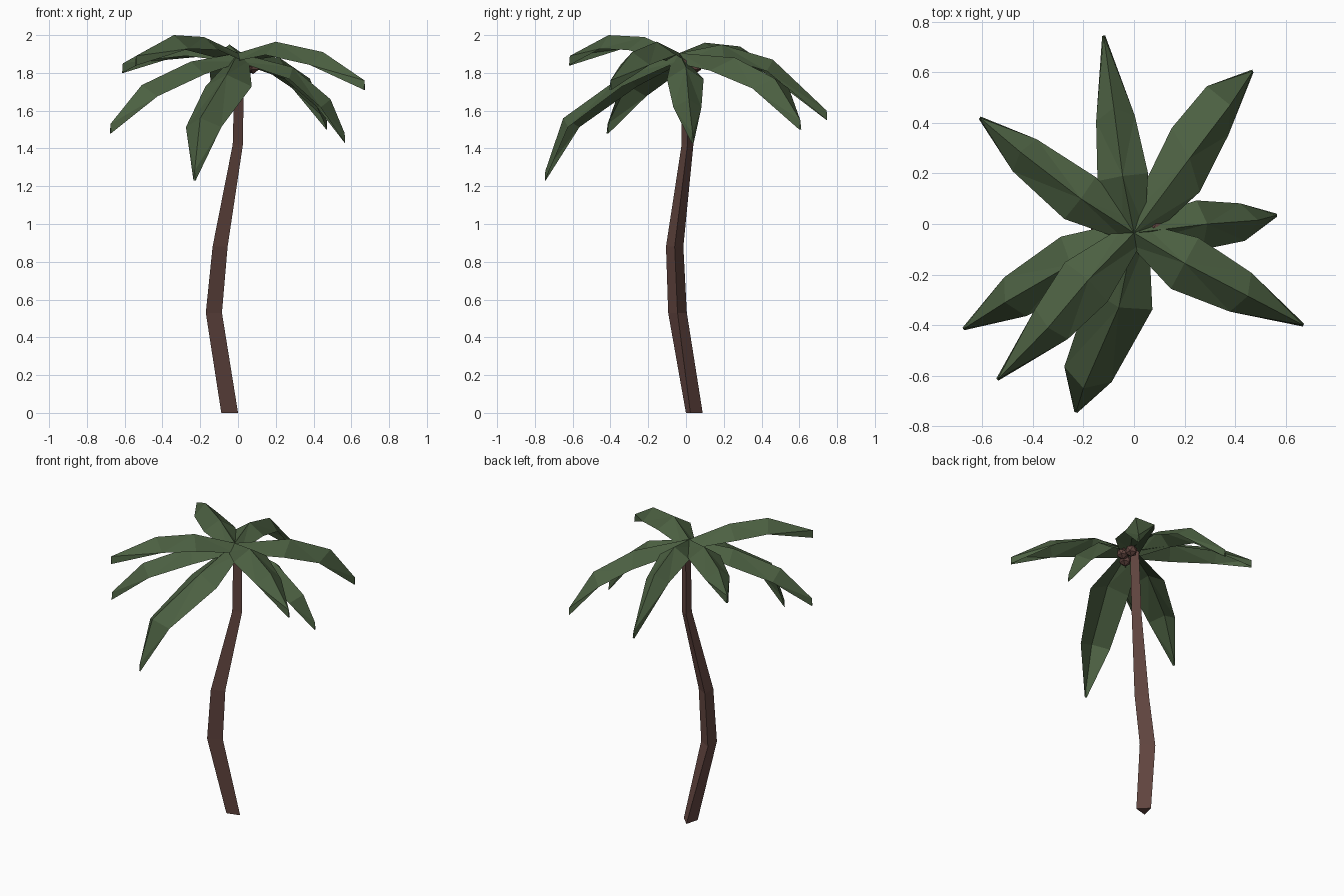
import bpy, bmesh, math
from mathutils import Vector

if "Cube" in bpy.data.objects:
    bpy.data.objects.remove(bpy.data.objects["Cube"])


def material(name, rgb):
    m = bpy.data.materials.new(name)
    m.diffuse_color = (*rgb, 1)
    m.use_nodes = True
    m.node_tree.nodes["Principled BSDF"].inputs["Base Color"].default_value = m.diffuse_color
    return m


green = material("leaf green", (0.072, 0.117, 0.054))
brown = material("bark brown", (0.125, 0.062, 0.052))


def finish(bm, name, mat):
    me = bpy.data.meshes.new(name)
    bm.to_mesh(me)
    bm.free()
    me.materials.append(mat)
    ob = bpy.data.objects.new(name, me)
    bpy.context.collection.objects.link(ob)
    return ob


# Bent three-sided trunk: x, y, z, radius and turn of each ring
SIDES = 3
bm = bmesh.new()
rings = []
for x, y, z, r, turn in [(-0.051, 0.037, 0, 0.053, 225), (-0.142, -0.045, 0.53, 0.057, 240),
                         (-0.108, -0.06, 0.88, 0.053, 240), (-0.01, 0.008, 1.42, 0.036, 240),
                         (0.0, 0, 1.89, 0.032, 240)]:
    rings.append([bm.verts.new((x + r * math.cos(a), y + r * math.sin(a), z))
                  for a in (math.tau * i / SIDES + math.radians(turn) for i in range(SIDES))])
for lo, hi in zip(rings, rings[1:]):
    for i in range(SIDES):
        j = (i + 1) % SIDES
        bm.faces.new((lo[i], lo[j], hi[j], hi[i]))
bm.faces.new(rings[0][::-1])
bm.faces.new(rings[-1])
finish(bm, "trunk", brown)

# Coconuts tucked under the crown
for k, p in enumerate([(0.06, 0.045, 1.835), (0.08, -0.015, 1.835), (0.035, -0.045, 1.815)]):
    bm = bmesh.new()
    bmesh.ops.create_icosphere(bm, subdivisions=1, radius=0.041)
    bmesh.ops.translate(bm, verts=bm.verts, vec=p)
    finish(bm, f"coconut_{k + 1}", brown)

# Folded leaves: two ridge points after the shared root, the tip, a width
# factor and the sideways skew of the cross-sections in degrees
ROOT = (0, -0.035, 1.905)
LEAVES = [
    ((-0.045, 0.19, 1.95), (-0.08, 0.46, 1.87), (-0.12, 0.745, 1.55), 0.88, 0),
    ((0.22, 0.26, 1.88), (0.38, 0.47, 1.77), (0.47, 0.605, 1.50), 1.2, -30),
    ((0.29, 0.0, 1.83), (0.49, 0.015, 1.66), (0.565, 0.035, 1.43), 0.85, 0),
    ((0.20, -0.155, 1.965), (0.45, -0.285, 1.91), (0.67, -0.40, 1.71), 1.0, 0),
    ((-0.06, -0.33, 1.79), (-0.20, -0.65, 1.56), (-0.23, -0.745, 1.23), 1.12, 0),
    ((-0.18, -0.22, 1.99), (-0.34, -0.41, 2.0), (-0.54, -0.615, 1.84), 1.0, 0),
    ((-0.25, -0.16, 1.86), (-0.51, -0.31, 1.735), (-0.675, -0.415, 1.48), 1.0, 0),
    ((-0.21, 0.10, 1.96), (-0.45, 0.285, 1.94), (-0.61, 0.42, 1.80), 0.9, 0),
]
HALF = (0.05, 0.115, 0.088)    # half width at each station
DROP = (0.045, 0.07, 0.075)    # fold depth at each station
for k, (p1, p2, p3, w, skew) in enumerate(LEAVES):
    pts = [Vector(p) for p in (ROOT, p1, p2, p3)]
    turn = math.atan2(p3[1] - ROOT[1], p3[0] - ROOT[0]) + math.radians(90 + skew)
    side = Vector((math.cos(turn), math.sin(turn), 0))
    bm = bmesh.new()
    rows = []
    for i, p in enumerate(pts[:3]):
        along = pts[i + 1] - pts[max(i - 1, 0)]
        base = p - along.cross(side).normalized() * DROP[i]
        s = side * HALF[i] * w
        rows.append([bm.verts.new(v) for v in (base + s, p, base - s)])
    # Pointed end: the edges meet just below the end of the ridge
    tip = pts[3]
    rows.append([bm.verts.new(v) for v in
                 (tip + side * 0.006, tip + Vector((0, 0, 0.05)), tip - side * 0.006)])
    for a, b in zip(rows, rows[1:]):
        for j in (0, 1):
            bm.faces.new((a[j], a[j + 1], b[j + 1], b[j]))
    bm.faces.new(rows[-1])
    bmesh.ops.triangulate(bm, faces=bm.faces[:])
    bm.normal_update()
    if sum(f.normal.z * f.calc_area() for f in bm.faces) < 0:
        bmesh.ops.reverse_faces(bm, faces=bm.faces[:])
    finish(bm, f"leaf_{k + 1}", green)
